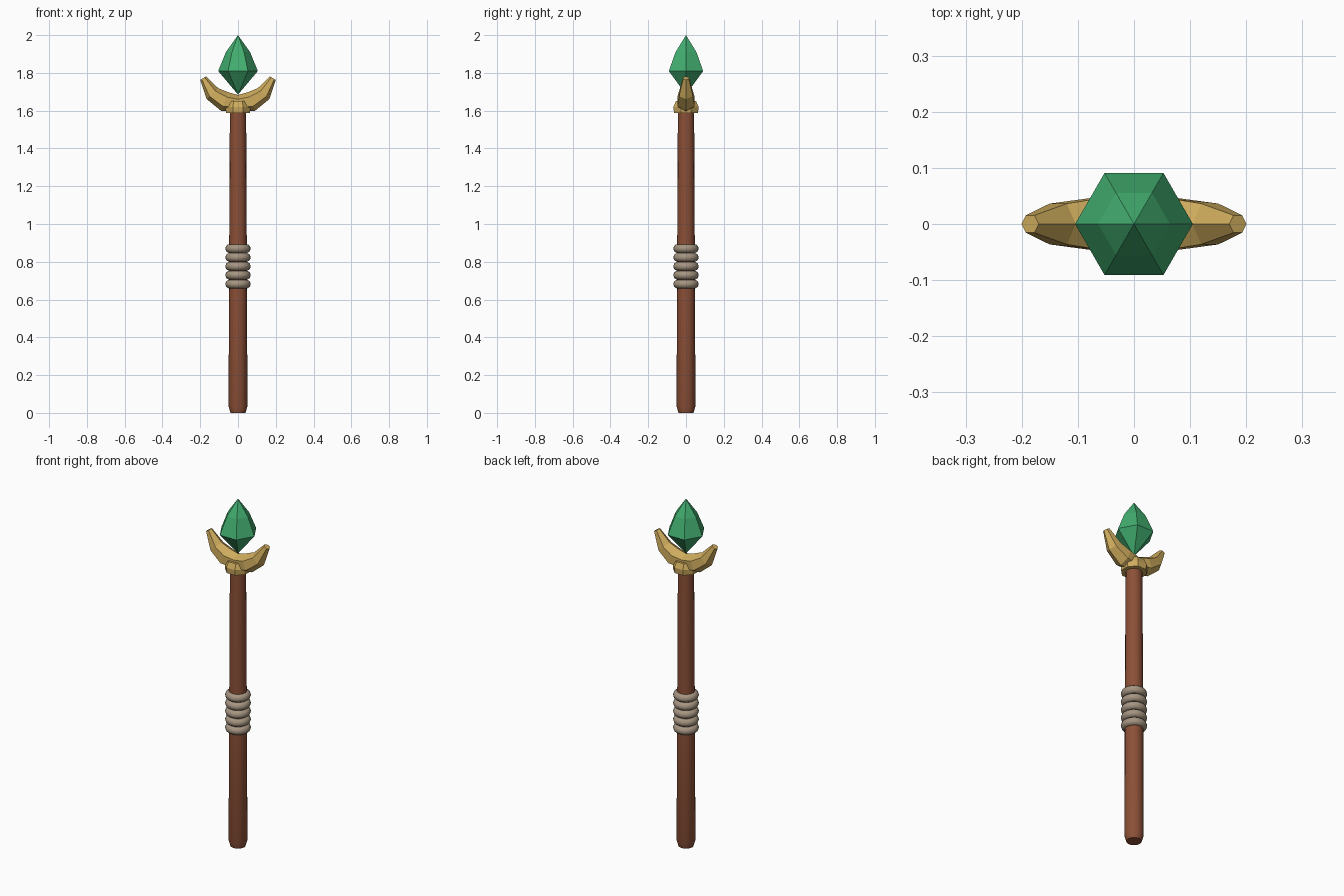
import bpy, bmesh, math
from mathutils import Vector

if "Cube" in bpy.data.objects:
    bpy.data.objects.remove(bpy.data.objects["Cube"])


def material(name, rgb):
    m = bpy.data.materials.new(name)
    m.diffuse_color = (*rgb, 1)
    m.use_nodes = True
    m.node_tree.nodes["Principled BSDF"].inputs["Base Color"].default_value = m.diffuse_color
    return m


wood = material("brown wood", (0.26, 0.08, 0.038))
gold = material("dull gold", (0.62, 0.41, 0.11))
green = material("green crystal", (0.055, 0.42, 0.16))
cord = material("tan cord", (0.38, 0.30, 0.22))


def loft(name, rings, mat, smooth=None):
    """Skin a list of vertex rings and close both ends."""
    bm = bmesh.new()
    loops = [[bm.verts.new(p) for p in ring] for ring in rings]
    n = len(rings[0])
    for a, b in zip(loops, loops[1:]):
        for i in range(n):
            j = (i + 1) % n
            bm.faces.new((a[i], a[j], b[j], b[i]))
    bm.faces.new(loops[0])
    bm.faces.new(loops[-1])
    bmesh.ops.remove_doubles(bm, verts=bm.verts, dist=0.0005)
    bmesh.ops.recalc_face_normals(bm, faces=bm.faces)
    mesh = bpy.data.meshes.new(name)
    bm.to_mesh(mesh)
    bm.free()
    mesh.materials.append(mat)
    ob = bpy.data.objects.new(name, mesh)
    bpy.context.collection.objects.link(ob)
    if smooth:
        bpy.ops.object.select_all(action='DESELECT')
        ob.select_set(True)
        bpy.context.view_layer.objects.active = ob
        bpy.ops.object.shade_smooth_by_angle(angle=math.radians(smooth))
    return ob


def turned(name, profile, sides, mat, turn=0.0, smooth=None):
    """Turn a (radius, z) profile around the z axis."""
    angles = [turn + 2 * math.pi * i / sides for i in range(sides)]
    rings = [[(r * math.cos(a), r * math.sin(a), z) for a in angles] for r, z in profile]
    return loft(name, rings, mat, smooth)


# Tapered shaft with chamfered foot
turned("shaft", [(0.040, 0), (0.050, 0.035), (0.0475, 0.7), (0.043, 1.62)],
       16, wood, smooth=30)

# Cord grip: five stacked rings
for i in range(5):
    bpy.ops.mesh.primitive_torus_add(major_radius=0.044, minor_radius=0.0235,
                                     major_segments=24, minor_segments=10,
                                     location=(0, 0, 0.682 + 0.047 * i))
    ring = bpy.context.object
    ring.name = f"grip_ring_{i + 1}"
    ring.data.materials.append(cord)
    bpy.ops.object.shade_smooth_by_angle(angle=math.radians(60))

# Collar under the crescent
turned("collar", [(0.069, 1.588), (0.072, 1.62), (0.058, 1.65)],
       8, gold, turn=math.pi / 8)

# Crescent: hexagonal section swept along a mirrored path (x, z, radius)
half = [(0.07, 1.648, 0.053), (0.135, 1.69, 0.042), (0.185, 1.772, 0.018)]
path = [(-x, z, r) for x, z, r in reversed(half)] + [(0, 1.638, 0.045)] + half
rings = []
for i, (x, z, r) in enumerate(path):
    a, b = path[max(i - 1, 0)], path[min(i + 1, len(path) - 1)]
    t = Vector((b[0] - a[0], 0, b[1] - a[1])).normalized()
    up = Vector((-t.z, 0, t.x))
    side = Vector((0, 1, 0))
    c = Vector((x, 0, z))
    rings.append([c + r * (math.cos(k * math.pi / 3) * up + math.sin(k * math.pi / 3) * side)
                  for k in range(6)])
loft("crescent", rings, gold)

# Six-sided crystal
turned("crystal", [(0, 1.685), (0.105, 1.81), (0.064, 1.91), (0, 2.0)], 6, green)
